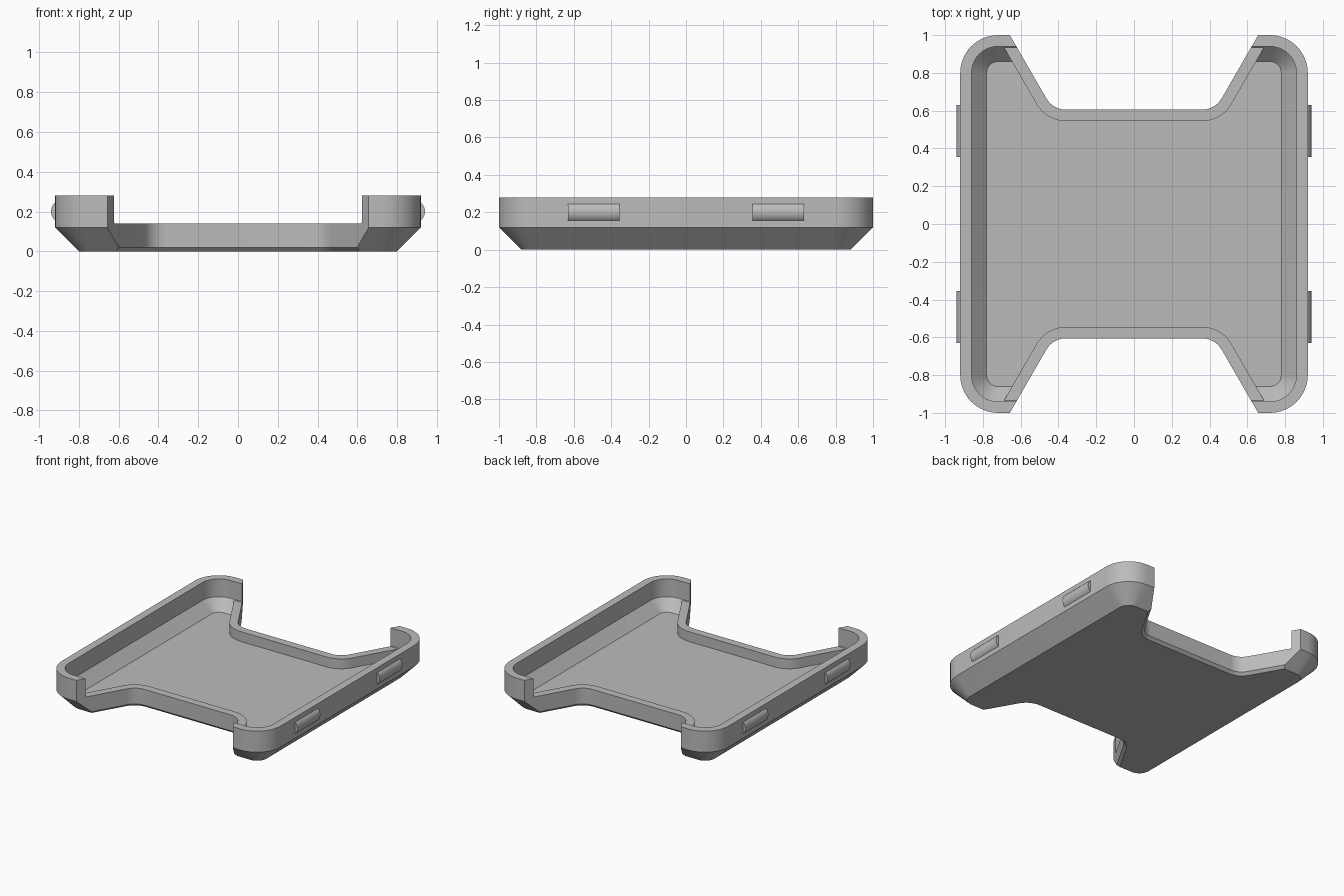
import bpy, bmesh, math

cube = bpy.data.objects.get("Cube")
if cube:
    bpy.data.objects.remove(cube, do_unlink=True)

grey = bpy.data.materials.new("matte_grey")
grey.use_nodes = True
COLOUR = (0.5, 0.5, 0.5, 1)
grey.diffuse_color = COLOUR
grey.node_tree.nodes["Principled BSDF"].inputs["Base Color"].default_value = COLOUR


def loft(name, rings):
    """Closed solid through matching rings of 3D points."""
    bm = bmesh.new()
    loops = [[bm.verts.new(p) for p in ring] for ring in rings]
    for a, b in zip(loops, loops[1:]):
        for i in range(len(a)):
            j = (i + 1) % len(a)
            bm.faces.new((a[i], a[j], b[j], b[i]))
    bm.faces.new(loops[0][::-1])
    bm.faces.new(loops[-1])
    bmesh.ops.recalc_face_normals(bm, faces=bm.faces)
    mesh = bpy.data.meshes.new(name)
    bm.to_mesh(mesh)
    bm.free()
    mesh.materials.append(grey)
    obj = bpy.data.objects.new(name, mesh)
    bpy.context.collection.objects.link(obj)
    return obj


def arc(cx, cy, r, start, end, steps=10):
    angles = [math.radians(start + (end - start) * i / steps) for i in range(steps + 1)]
    return [(cx + r * math.cos(a), cy + r * math.sin(a)) for a in angles]


def rounded_rect(hx, hy, r, z):
    pts = []
    for k, (sx, sy) in enumerate([(1, 1), (-1, 1), (-1, -1), (1, -1)]):
        pts += arc(sx * (hx - r), sy * (hy - r), r, 90 * k, 90 * k + 90)
    return [(x, y, z) for x, y in pts]


def notch(grow, z, side):
    """Flared end opening with rounded inner corners, widened by grow."""
    half = arc(0.36, 0.725, 0.12 + grow, -90, -30)
    x, y = half[-1]
    half.append((x + 0.35, y + 0.35 * math.sqrt(3)))
    pts = half + [(-x, y) for x, y in reversed(half)]
    return [(x, side * y, z) for x, y in pts]


def cut(target, cutter):
    mod = target.modifiers.new("cut", 'BOOLEAN')
    mod.operation = 'DIFFERENCE'
    mod.solver = 'EXACT'
    mod.object = cutter
    bpy.context.view_layer.objects.active = target
    bpy.ops.object.modifier_apply(modifier=mod.name)
    bpy.data.objects.remove(cutter, do_unlink=True)


# Outer tray with a chamfered underside
tray = loft("tray", [rounded_rect(0.80, 0.88, 0.08, 0),
                     rounded_rect(0.92, 1.0, 0.20, 0.12),
                     rounded_rect(0.92, 1.0, 0.20, 0.28)])

# Cavity, stopping short of the low rims around the end openings
cavity = loft("cavity_cutter", [rounded_rect(0.78, 0.86, 0.06, 0.065),
                                rounded_rect(0.86, 0.94, 0.14, 0.145),
                                rounded_rect(0.86, 0.94, 0.14, 0.40)])
for side in (1, -1):
    cut(cavity, loft("rim_block", [notch(0.06, z, side) for z in (0, 0.14)]))
cut(tray, cavity)

# End openings with a small chamfer at the bottom edge
for side in (1, -1):
    cut(tray, loft("opening_cutter", [notch(0.04, -0.02, side),
                                      notch(0, 0.02, side),
                                      notch(0, 0.5, side)]))

# Rounded grip bumps on the long sides
parts = [tray]
profile = arc(0.88, 0.20, 0.06, -55, 55, 14)
for sx, side in ((1, "left"), (-1, "right")):
    for sy, end in ((-1, "front"), (1, "back")):
        rings = [[(sx * x, sy * y, z) for x, z in profile] for y in (0.355, 0.63)]
        parts.append(loft(f"{end}_{side}_grip", rings))

# Smooth curves, sharp edges
bpy.ops.object.select_all(action='DESELECT')
for obj in parts:
    obj.select_set(True)
bpy.context.view_layer.objects.active = tray
bpy.ops.object.shade_smooth_by_angle(angle=math.radians(25))
